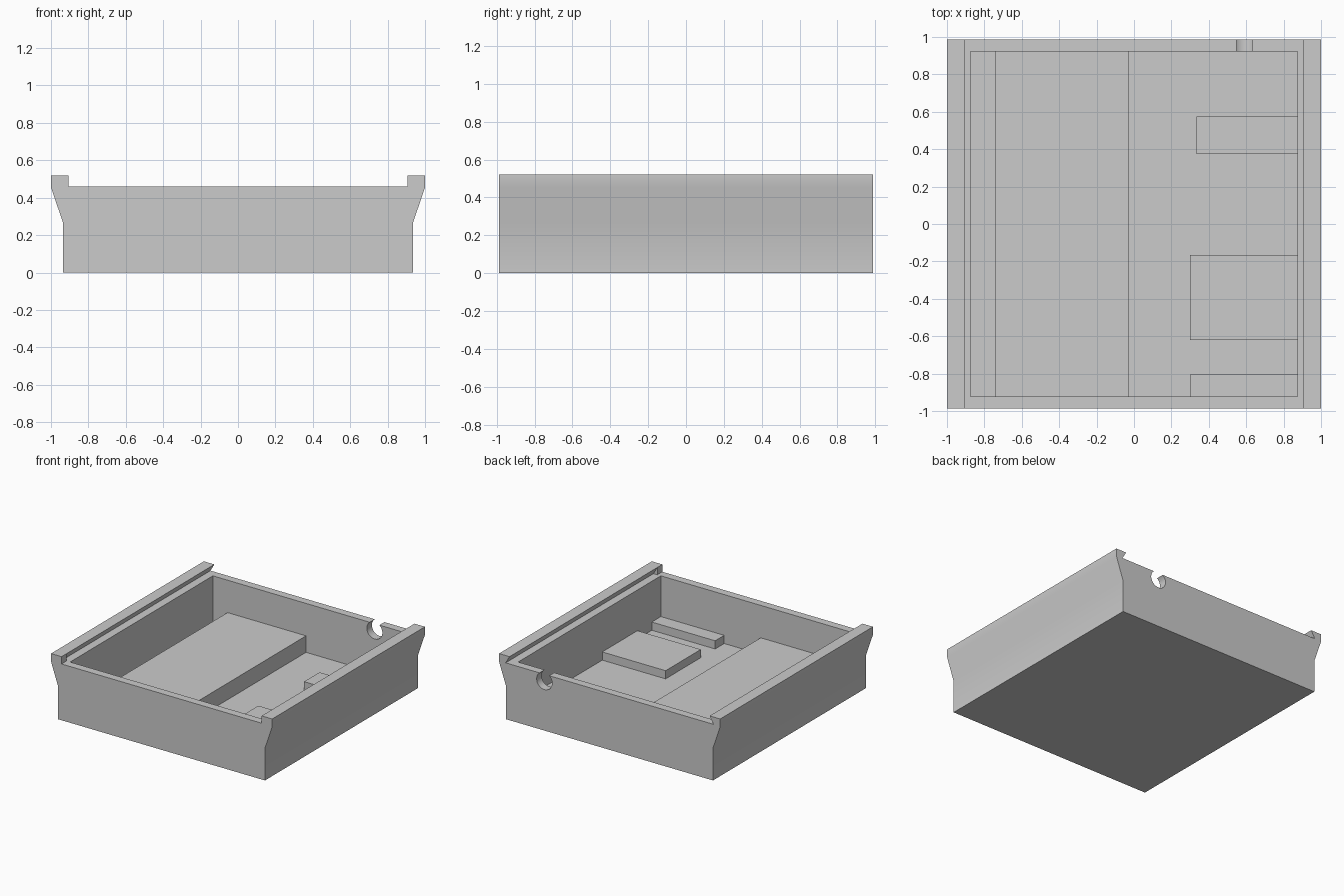
import bpy, bmesh, math
from mathutils import Matrix

cube = bpy.data.objects.get("Cube")
if cube:
    bpy.data.objects.remove(cube, do_unlink=True)

grey = bpy.data.materials.new("plain_grey")
grey.use_nodes = True
COLOUR = (0.6, 0.6, 0.6, 1)
grey.diffuse_color = COLOUR
grey.node_tree.nodes["Principled BSDF"].inputs["Base Color"].default_value = COLOUR

FLOOR, WALL, RAIL = 0.06, 0.46, 0.52
BACK, IN_X, IN_Y = 0.987, 0.873, 0.922


def finish(name, bm):
    bmesh.ops.recalc_face_normals(bm, faces=bm.faces)
    mesh = bpy.data.meshes.new(name)
    bm.to_mesh(mesh)
    bm.free()
    mesh.materials.append(grey)
    obj = bpy.data.objects.new(name, mesh)
    bpy.context.scene.collection.objects.link(obj)
    return obj


def prism(name, profile, y0, y1):
    """Extrude an x-z profile from y0 to y1."""
    bm = bmesh.new()
    face = bm.faces.new([bm.verts.new((x, y0, z)) for x, z in profile])
    new = bmesh.ops.extrude_face_region(bm, geom=[face])["geom"]
    verts = [v for v in new if isinstance(v, bmesh.types.BMVert)]
    bmesh.ops.translate(bm, verts=verts, vec=(0, y1 - y0, 0))
    return finish(name, bm)


def box(name, x0, x1, y0, y1, z0, z1):
    return prism(name, [(x0, z0), (x1, z0), (x1, z1), (x0, z1)], y0, y1)


def cut(obj, cutter):
    """Subtract the cutter, keep the result and remove the cutter."""
    cutter.hide_render = True
    mod = obj.modifiers.new("cut", "BOOLEAN")
    mod.operation, mod.solver, mod.object = "DIFFERENCE", "EXACT", cutter
    bpy.context.view_layer.update()
    graph = bpy.context.evaluated_depsgraph_get()
    mesh = bpy.data.meshes.new_from_object(obj.evaluated_get(graph))
    obj.modifiers.clear()
    obj.data = mesh
    bpy.data.objects.remove(cutter, do_unlink=True)


# Tray with flared sides and a raised rail along each side
half = [(0.935, 0), (0.935, 0.265), (1, 0.455), (1, RAIL), (0.905, RAIL), (0.905, WALL)]
tray = prism("tray", half + [(-x, z) for x, z in reversed(half)], -BACK, BACK)

# Open cavity
cut(tray, box("cavity_cutter", -IN_X, IN_X, -IN_Y, IN_Y, FLOOR, 0.8))

# Undercut lid slots, open at the back and stopped at the front
slot = [(0.905, RAIL), (0.94, WALL), (0.89, WALL), (0.89, RAIL)]
for side in (1, -1):
    cut(tray, prism("slot_cutter", [(side * x, z) for x, z in slot], -IN_Y, 1.1))

# Round cable notch breaking through the rim of the back wall
bm = bmesh.new()
bmesh.ops.create_cone(bm, cap_ends=True, segments=48, radius1=0.07, radius2=0.07, depth=0.3,
                      matrix=Matrix.Translation((0.59, 0.955, 0.405))
                      @ Matrix.Rotation(math.pi / 2, 4, "X"))
cut(tray, finish("notch_cutter", bm))

tray.data.shade_smooth()
tray.data.set_sharp_from_angle(angle=math.radians(30))

# Raised blocks on the cavity floor
SINK = FLOOR - 0.01
box("long_platform", -0.74, -0.03, -IN_Y, IN_Y, SINK, 0.195)
for name, x0, y0, y1 in (("back_block", 0.335, 0.375, 0.575),
                         ("middle_block", 0.30, -0.62, -0.165),
                         ("front_block", 0.30, -IN_Y, -0.805)):
    box(name, x0, IN_X, y0, y1, SINK, 0.127)
